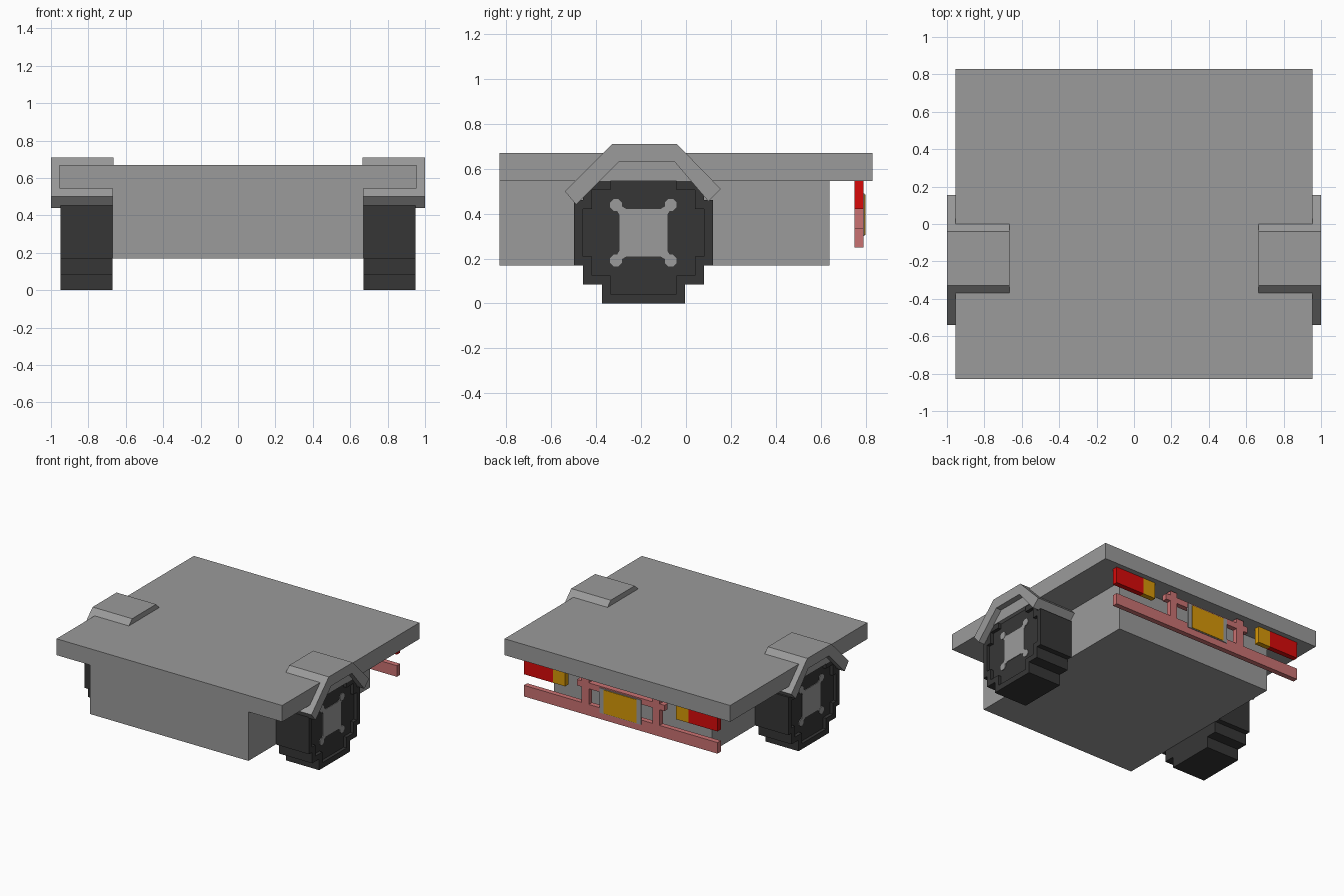
import bpy, bmesh

cube = bpy.data.objects.get("Cube")
if cube:
    bpy.data.objects.remove(cube, do_unlink=True)


def material(name, rgb):
    lin = [(c / 255 / 12.92) if c < 11 else ((c / 255 + 0.055) / 1.055) ** 2.4 for c in rgb]
    m = bpy.data.materials.new(name)
    m.use_nodes = True
    m.diffuse_color = (*lin, 1)
    m.node_tree.nodes["Principled BSDF"].inputs["Base Color"].default_value = (*lin, 1)
    return m


GREY = material("body grey", (155, 155, 155))
RUBBER = material("tyre black", (54, 54, 54))
PINK = material("bumper pink", (202, 114, 114))
RED = material("lamp red", (216, 10, 10))
AMBER = material("lamp amber", (215, 152, 8))


def finish(name, bm, mat):
    bmesh.ops.recalc_face_normals(bm, faces=bm.faces[:])
    me = bpy.data.meshes.new(name)
    bm.to_mesh(me)
    bm.free()
    me.materials.append(mat)
    ob = bpy.data.objects.new(name, me)
    bpy.context.collection.objects.link(ob)
    return ob


def lofted(name, rings, mat):
    """Skin matching (x, outline in y-z) rings and cap both ends."""
    bm = bmesh.new()
    loops = [[bm.verts.new((x, y, z)) for y, z in pts] for x, pts in rings]
    for a, b in zip(loops, loops[1:]):
        n = len(a)
        for i in range(n):
            bm.faces.new((a[i], a[(i + 1) % n], b[(i + 1) % n], b[i]))
    bm.faces.new(loops[0])
    bm.faces.new(loops[-1])
    return finish(name, bm, mat)


def box(name, x, y, z, mat):
    pts = [(y[0], z[0]), (y[1], z[0]), (y[1], z[1]), (y[0], z[1])]
    return lofted(name, [(x[0], pts), (x[1], pts)], mat)


WY, WZ = -0.19, 0.315  # wheel centre


def stepped(steps):
    """Stepped round outline from three (half width, half height) pairs."""
    (a, d), (b, e), (c, f) = steps
    q = [(a, d), (a, e), (b, e), (b, f), (c, f)]
    pts = q + [(y, -z) for y, z in q[::-1]]
    pts += [(-y, -z) for y, z in q] + [(-y, z) for y, z in q[::-1]]
    return [(WY + y, WZ + z) for y, z in pts]


# Body slab and narrower lower block
box("top_slab", (-0.955, 0.955), (-0.83, 0.83), (0.545, 0.67), GREY)
box("lower_body", (-0.67, 0.67), (-0.83, 0.64), (0.17, 0.545), GREY)

# Wheels, hubs and angular fenders on both sides
outer = stepped([(0.185, 0.315), (0.27, 0.23), (0.31, 0.145)])
inner = stepped([(0.147, 0.272), (0.23, 0.19), (0.27, 0.105)])
fender = [(-0.54, 0.50), (-0.33, 0.71), (-0.04, 0.71), (0.155, 0.51),
          (0.10, 0.455), (-0.05, 0.63), (-0.30, 0.63), (-0.49, 0.44)]
for side, s in (("left", 1), ("right", -1)):
    lofted(side + "_wheel", [(s * 0.67, outer), (s * 0.95, outer),
                             (s * 0.95, inner), (s * 0.925, inner)], RUBBER)
    lofted(side + "_fender", [(s * 0.665, fender), (s * 1.0, fender)], GREY)

    # Hub plate with a rounded lug at each corner
    hub = [(-0.075, 0.105), (0.075, 0.105), (0.10, 0.12), (0.118, 0.10), (0.107, 0.08),
           (0.107, -0.08), (0.118, -0.10), (0.10, -0.12), (0.075, -0.105), (-0.075, -0.105),
           (-0.10, -0.12), (-0.118, -0.10), (-0.107, -0.08), (-0.107, 0.08),
           (-0.118, 0.10), (-0.10, 0.12)]
    hub = [(WY + y, WZ + z) for y, z in hub]
    lofted(side + "_hub", [(s * 0.924, hub), (s * 0.929, hub)], GREY)
    for i, (j, k) in enumerate(((1, 1), (1, -1), (-1, -1), (-1, 1))):
        cy, cz = WY + j * 0.122, WZ + k * 0.124
        r, h = 0.026, 0.011
        lug = [(cy + u, cz + v) for u, v in ((r, h), (h, r), (-h, r), (-r, h),
                                             (-r, -h), (-h, -r), (h, -r), (r, -h))]
        lofted(f"{side}_hub_lug_{i + 1}", [(s * 0.924, lug), (s * 0.930, lug)], GREY)

    # Rear lamps, hung below the slab
    box(side + "_tail_lamp", (s * 0.575, s * 0.82), (0.75, 0.79), (0.42, 0.545), RED)
    box(side + "_indicator", (s * 0.47, s * 0.575), (0.75, 0.79), (0.42, 0.545), AMBER)

    # Bumper uprights with short cross caps
    box(side + "_bumper_upright", (s * 0.27, s * 0.33), (0.75, 0.79), (0.335, 0.535), PINK)
    box(side + "_bumper_cap", (s * 0.33, s * 0.37), (0.75, 0.79), (0.455, 0.50), PINK)

# Rear bumper bars and plate
box("bumper_bar", (-0.82, 0.82), (0.75, 0.79), (0.25, 0.335), PINK)
box("bumper_crossbar", (-0.27, 0.27), (0.75, 0.79), (0.455, 0.50), PINK)
box("plate_holder", (-0.175, 0.175), (0.785, 0.796), (0.30, 0.49), GREY)
box("rear_plate", (-0.14, 0.14), (0.795, 0.80), (0.305, 0.485), AMBER)
